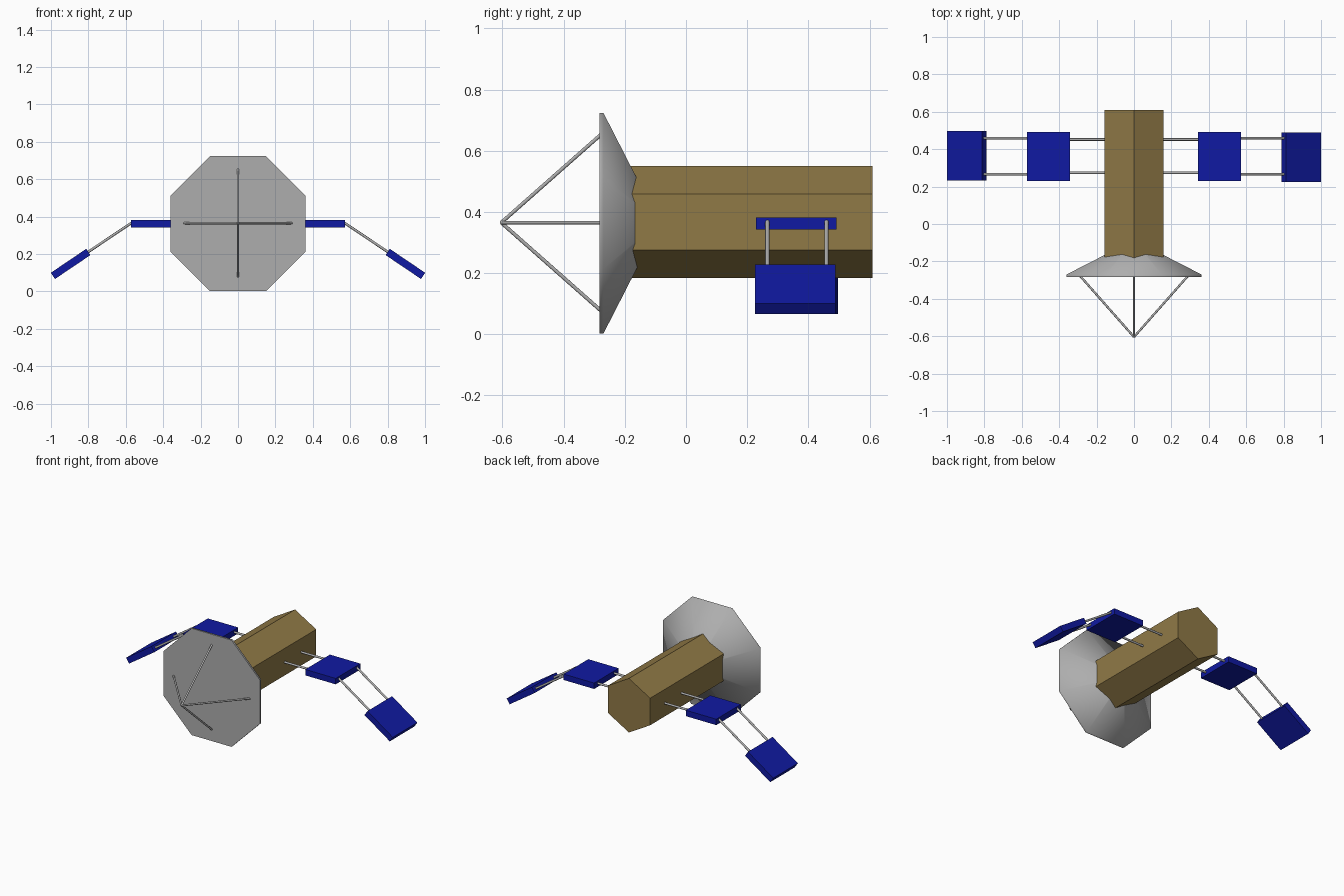
import bpy, bmesh, math
from mathutils import Vector, Matrix

if "Cube" in bpy.data.objects:
    bpy.data.objects.remove(bpy.data.objects["Cube"])

CZ = 0.363  # height of the main axis


def material(name, rgb):
    m = bpy.data.materials.new(name)
    m.diffuse_color = (*rgb, 1)
    m.use_nodes = True
    m.node_tree.nodes["Principled BSDF"].inputs["Base Color"].default_value = m.diffuse_color
    return m


GOLD = material("gold_foil", (0.28, 0.193, 0.062))
BLUE = material("solar_blue", (0.005, 0.01, 0.36))
GREY = material("dull_metal", (0.42, 0.42, 0.42))


def finish(name, bm, mat):
    bmesh.ops.recalc_face_normals(bm, faces=bm.faces)
    me = bpy.data.meshes.new(name)
    bm.to_mesh(me)
    bm.free()
    ob = bpy.data.objects.new(name, me)
    bpy.context.collection.objects.link(ob)
    me.materials.append(mat)
    return ob


def loft_y(name, sides, start, stations, mat, cz, smooth=False):
    """Closed n-gon loft along y; stations are (y, circumradius)."""
    bm = bmesh.new()
    rings = []
    for y, r in stations:
        rings.append([bm.verts.new((r * math.cos(a), y, cz + r * math.sin(a)))
                      for a in (start + 2 * math.pi * i / sides for i in range(sides))])
    for a, b in zip(rings, rings[1:]):
        for i in range(sides):
            j = (i + 1) % sides
            bm.faces.new((a[i], a[j], b[j], b[i])).smooth = smooth
    bm.faces.new(rings[0])
    bm.faces.new(rings[-1])
    return finish(name, bm, mat)


def rod(name, p, q, radius=0.007):
    p, q = Vector(p), Vector(q)
    d = q - p
    bm = bmesh.new()
    bmesh.ops.create_cone(bm, cap_ends=True, segments=12, radius1=radius,
                          radius2=radius, depth=d.length)
    bm.transform(Matrix.Translation((p + q) / 2) @ d.to_track_quat('Z', 'Y').to_matrix().to_4x4())
    for f in bm.faces:
        f.smooth = len(f.verts) == 4
    return finish(name, bm, GREY)


def panel(name, centre, size, tilt):
    bm = bmesh.new()
    bmesh.ops.create_cube(bm, size=1)
    bm.transform(Matrix.Translation(centre) @ Matrix.Rotation(tilt, 4, 'Y')
                 @ Matrix.Diagonal((*size, 1)))
    return finish(name, bm, BLUE)


# Hexagonal body with a ridge on top
loft_y("body", 6, math.pi / 2, [(-0.19, 0.183), (0.61, 0.183)], GOLD, 0.367)

# Octagonal dish: flat front, thin rim, softly shaded conical back
R = 0.361 / math.cos(math.pi / 8)
loft_y("dish", 8, math.pi / 8, [(-0.283, R), (-0.270, R), (-0.09, 0.01)], GREY, CZ, True)

# Four feed struts meeting at a point ahead of the dish
for i in range(4):
    a = i * math.pi / 2
    rod(f"feed_strut_{i + 1}", (0.288 * math.cos(a), -0.278, 0.365 + 0.288 * math.sin(a)),
        (0, -0.604, 0.365), 0.006)

# Solar wings, mirrored left and right; the outer panels sit slightly offset in y
for side, s in (("right", 1), ("left", -1)):
    panel(f"{side}_inner_panel", (s * 0.457, 0.361, 0.362), (0.228, 0.263, 0.04), 0)
    panel(f"{side}_outer_panel", (s * 0.895, 0.361 - s * 0.004, 0.147), (0.228, 0.263, 0.04),
          s * math.radians(34))
    for end, y in (("front", 0.274), ("back", 0.452)):
        rod(f"{side}_inner_rod_{end}", (s * 0.14, y, 0.365), (s * 0.36, y, 0.365))
    for end, y in (("front", 0.266), ("back", 0.459)):
        rod(f"{side}_outer_rod_{end}", (s * 0.56, y, 0.373), (s * 0.81, y, 0.205))
